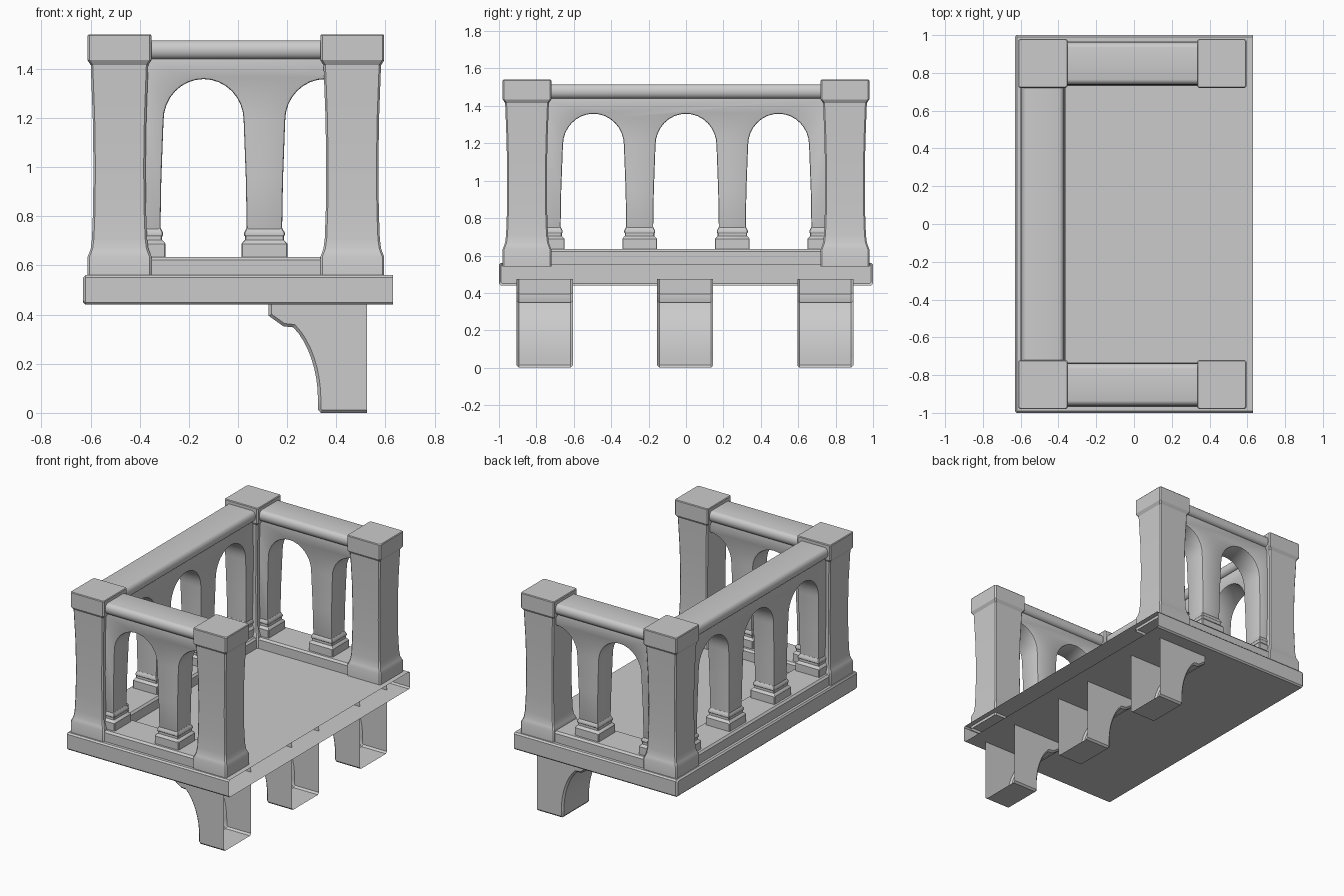
import bpy, bmesh
from math import sin, cos, pi, radians

if "Cube" in bpy.data.objects:
    bpy.data.objects.remove(bpy.data.objects["Cube"])


def finish(bm, name, bevel=None):
    bmesh.ops.recalc_face_normals(bm, faces=bm.faces[:])
    mesh = bpy.data.meshes.new(name)
    bm.to_mesh(mesh)
    bm.free()
    mesh.shade_smooth()
    mesh.set_sharp_from_angle(angle=radians(30))
    ob = bpy.data.objects.new(name, mesh)
    bpy.context.collection.objects.link(ob)
    return ob


def place(axis, u, v, z):
    return (u, v, z) if axis == 'x' else (v, u, z)


def square_stack(name, x, y, profile, c=0.008):
    """Loft chamfered squares through (half width, z) pairs."""
    bm = bmesh.new()
    rings = []
    for h, z in profile:
        k = h - c
        pts = [(h, -k), (h, k), (k, h), (-k, h), (-h, k), (-h, -k), (-k, -h), (k, -h)]
        rings.append([bm.verts.new((x + a, y + b, z)) for a, b in pts])
    for r, s in zip(rings, rings[1:]):
        for i in range(8):
            j = (i + 1) % 8
            bm.faces.new((r[i], r[j], s[j], s[i]))
    bm.faces.new(rings[-1])
    return finish(bm, name)


def bar(name, axis, u0, u1, v, profile):
    """Extrude a closed (v, z) profile along an axis."""
    bm = bmesh.new()
    a, b = [[bm.verts.new(place(axis, u, v + p, z)) for p, z in profile] for u in (u0, u1)]
    n = len(profile)
    for i in range(n):
        j = (i + 1) % n
        bm.faces.new((a[i], a[j], b[j], b[i]))
    bm.faces.new(a)
    bm.faces.new(b)
    return finish(bm, name)


def arcade(name, axis, u0, u1, v, arches):
    """Wall with arched openings whose legs widen gently upward."""
    foot, spring, low, rise = 0.72, 1.19, 0.176, 0.163
    outline = [(u0, 1.46), (u0, foot)]
    for c in arches:
        outline += [(c - low, foot), (c - 0.172, 0.95)]
        for i in range(17):
            t = pi - pi * i / 16
            outline.append((c + rise * cos(t), spring + 0.168 * sin(t)))
        outline += [(c + 0.172, 0.95), (c + low, foot)]
    outline += [(u1, foot), (u1, 1.46)]
    bm = bmesh.new()
    sides = []
    for s in (-1, 1):
        sides.append([bm.verts.new(place(axis, u, v + s * (0.074 + 0.016 * (z - foot)), z))
                      for u, z in outline])
    f, b = sides
    n = len(f)
    caps = [bm.faces.new(f), bm.faces.new(b)]
    for i in range(n):
        j = (i + 1) % n
        bm.faces.new((f[i], f[j], b[j], b[i]))
    bmesh.ops.recalc_face_normals(bm, faces=bm.faces[:])
    rim = [e for face in caps for e in face.edges]
    bmesh.ops.bevel(bm, geom=rim, offset=0.008, segments=2, profile=0.5, affect='EDGES')
    return finish(bm, name)


# Floor slab, open on the side that meets the building
bm = bmesh.new()
c, x0, x1 = 0.01, -0.63, 0.63
section = [(0.99, 0.44), (1, 0.45), (1, 0.55), (0.99, 0.56)]
section += [(-y, z) for y, z in reversed(section)]
inner = [(0.99 * y, z) for y, z in section]
back = [bm.verts.new((x1, y, z)) for y, z in section]
front = [bm.verts.new((x0 + c, y, z)) for y, z in section]
face = [bm.verts.new((x0, y * 0.99, 0.5 + (z - 0.5) * 0.84)) for y, z in section]
for r, s in ((back, front), (front, face)):
    for i in range(8):
        j = (i + 1) % 8
        bm.faces.new((r[i], r[j], s[j], s[i]))
bm.faces.new(face)
finish(bm, "floor_slab")

# Corner pillars
PX, QX, PY = -0.482, 0.465, 0.85
pillar = [(0.130, 0.54), (0.130, 0.635), (0.122, 0.655), (0.117, 0.67), (0.112, 0.71),
          (0.108, 0.82), (0.106, 1.0), (0.109, 1.2), (0.117, 1.415),
          (0.122, 1.422), (0.130, 1.435), (0.130, 1.535), (0.126, 1.54)]
for x in (PX, QX):
    for y in (-PY, PY):
        square_stack("corner_pillar", x, y, pillar)

# Handrails and plinths between the pillars
rail = [(-0.085, 1.44), (0.085, 1.44)]
rail += [(0.085 + 0.028 * cos(t), 1.4775 + 0.0375 * sin(t))
         for t in [-pi / 2 + pi * i / 8 for i in range(1, 9)]]
rail += [(-v, z) for v, z in reversed(rail[2:])]
plinth = [(-0.12, 0.55), (0.12, 0.55), (0.12, 0.622), (0.108, 0.635),
          (-0.108, 0.635), (-0.12, 0.622)]
runs = [('y', -0.76, 0.76, PX), ('x', -0.40, 0.38, -PY), ('x', -0.40, 0.38, PY)]
for axis, u0, u1, v in runs:
    bar("handrail", axis, u0, u1, v, rail)
    bar("plinth", axis, u0, u1, v, plinth)

# Arcaded walls
arcade("long_arcade", 'y', -0.80, 0.80, PX, (-0.495, 0, 0.495))
for y in (-PY, PY):
    arcade("short_arcade", 'x', -0.44, 0.545, y, (-0.14, 0.355))

# Stepped column bases
base = [(0.093, 0.63), (0.093, 0.688), (0.088, 0.695), (0.079, 0.704), (0.079, 0.718),
        (0.083, 0.724), (0.083, 0.733), (0.078, 0.742), (0.073, 0.752)]
for y in (-0.7425, -0.2475, 0.2475, 0.7425):
    square_stack("column_base", PX, y, base, 0.004)
for y in (-PY, PY):
    for x in (-0.3875, 0.1075):
        square_stack("column_base", x, y, base, 0.004)

# Support brackets, open at the back and top
curve = [(0.525, 0.0), (0.337, 0.0), (0.325, 0.014), (0.325, 0.06)]
curve += [(0.125 + 0.2 * cos(t), 0.06 + 0.335 * sin(t) ** 1.05)
          for t in [radians(7.5 * i) for i in range(1, 9)]]
curve += [(0.185, 0.352), (0.125, 0.395), (0.125, 0.475)]
for y in (-0.755, -0.005, 0.745):
    bm = bmesh.new()
    l, r = [[bm.verts.new((x, y + s, z)) for x, z in curve] for s in (-0.15, 0.15)]
    for i in range(len(curve) - 1):
        bm.faces.new((l[i], l[i + 1], r[i + 1], r[i]))
    top = [bm.verts.new((0.525, y + s, 0.475)) for s in (-0.15, 0.15)]
    bm.faces.new(l + [top[0]])
    bm.faces.new(r + [top[1]])
    bmesh.ops.recalc_face_normals(bm, faces=bm.faces[:])
    rim = [e for e in bm.edges if not e.is_boundary
           and abs(e.verts[0].co.y - e.verts[1].co.y) < 0.001]
    bmesh.ops.bevel(bm, geom=rim, offset=0.012, segments=1, affect='EDGES')
    finish(bm, "support_bracket")
